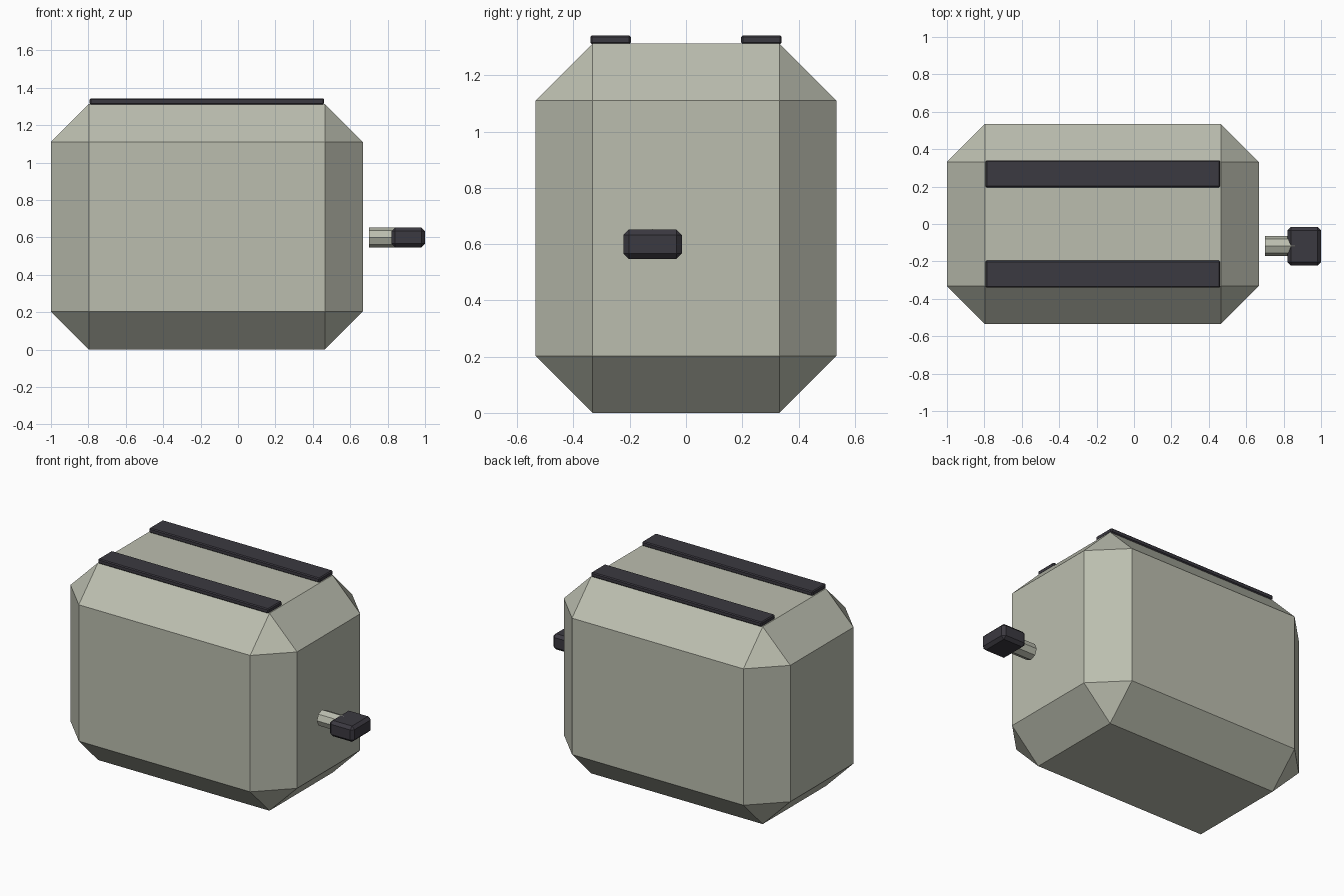
import bpy, bmesh, math
from mathutils import Matrix

if "Cube" in bpy.data.objects:
    bpy.data.objects.remove(bpy.data.objects["Cube"])


def material(name, rgb):
    m = bpy.data.materials.new(name)
    m.diffuse_color = (*rgb, 1)
    m.use_nodes = True
    m.node_tree.nodes["Principled BSDF"].inputs["Base Color"].default_value = m.diffuse_color
    return m


shell_grey = material("warm_grey", (0.50, 0.515, 0.43))
charcoal = material("charcoal", (0.044, 0.041, 0.052))


def add_object(name, bm, mat):
    bmesh.ops.recalc_face_normals(bm, faces=bm.faces)
    mesh = bpy.data.meshes.new(name)
    bm.to_mesh(mesh)
    bm.free()
    mesh.materials.append(mat)
    ob = bpy.data.objects.new(name, mesh)
    bpy.context.collection.objects.link(ob)
    return ob


def chamfered_box(name, lo, hi, chamfer, mat):
    """Box between two corners, all edges cut with a flat chamfer."""
    bm = bmesh.new()
    bmesh.ops.create_cube(bm, size=1)
    for v in bm.verts:
        v.co = [(a + b) / 2 + c * (b - a) for a, b, c in zip(lo, hi, v.co)]
    bmesh.ops.bevel(bm, geom=bm.edges[:], offset=chamfer, segments=1,
                    affect='EDGES', profile=0.5)
    return add_object(name, bm, mat)


# Main shell with wide chamfers
chamfered_box("body", (-1.0, -0.535, 0.0), (0.667, 0.535, 1.313), 0.203, shell_grey)

# Two raised bread slots on top
for side, y in (("front", -0.268), ("back", 0.268)):
    chamfered_box(side + "_slot", (-0.793, y - 0.072, 1.311),
                  (0.461, y + 0.072, 1.342), 0.006, charcoal)

# Eight-sided lever rod, floating just off the end wall
bm = bmesh.new()
bmesh.ops.create_cone(bm, cap_ends=True, segments=8, radius1=0.053, radius2=0.053,
                      depth=0.16,
                      matrix=Matrix.Translation((0.78, -0.118, 0.6))
                      @ Matrix.Rotation(math.pi / 2, 4, 'Y'))
add_object("lever_rod", bm, shell_grey)

# Lever knob
chamfered_box("lever_knob", (0.82, -0.222, 0.547), (1.0, -0.015, 0.652), 0.019, charcoal)
